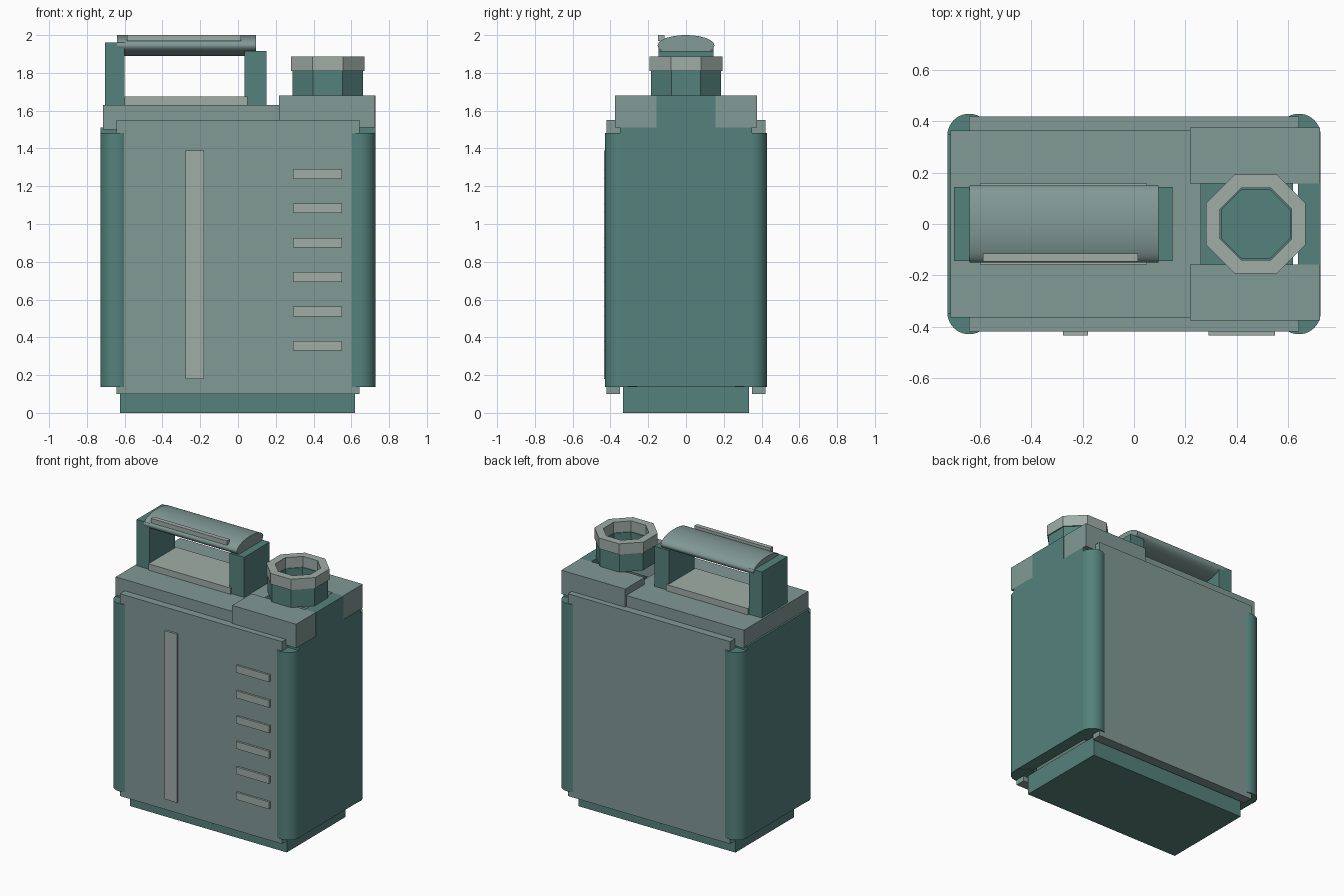
import bpy, bmesh, math
from mathutils import Matrix

if "Cube" in bpy.data.objects:
    bpy.data.objects.remove(bpy.data.objects["Cube"])


def material(name, r, g, b):
    m = bpy.data.materials.new(name)
    m.diffuse_color = (r, g, b, 1)
    m.use_nodes = True
    m.node_tree.nodes["Principled BSDF"].inputs["Base Color"].default_value = m.diffuse_color
    return m


DARK = material("dark_green", 0.089, 0.223, 0.202)
MID = material("mid_green", 0.22, 0.32, 0.30)
LIGHT = material("light_grey_green", 0.35, 0.42, 0.39)


def finish(name, bm, mat):
    bmesh.ops.recalc_face_normals(bm, faces=bm.faces)
    me = bpy.data.meshes.new(name)
    bm.to_mesh(me)
    bm.free()
    me.materials.append(mat)
    ob = bpy.data.objects.new(name, me)
    bpy.context.collection.objects.link(ob)
    return ob


def box(name, x, y, z, mat, open_top=False):
    """Box from (min, max) ranges."""
    bm = bmesh.new()
    bmesh.ops.create_cube(bm, size=1)
    for v in bm.verts:
        for i, (lo, hi) in enumerate((x, y, z)):
            v.co[i] = lo if v.co[i] < 0 else hi
    ob = finish(name, bm, mat)
    if open_top:
        bm = bmesh.new()
        bm.from_mesh(ob.data)
        bmesh.ops.delete(bm, geom=[f for f in bm.faces if f.normal.z > 0.9], context='FACES')
        bm.to_mesh(ob.data)
        bm.free()
    return ob


def cylinder(name, matrix, mat, sides=40):
    bm = bmesh.new()
    bmesh.ops.create_cone(bm, cap_ends=True, segments=sides, radius1=1, radius2=1, depth=1, matrix=matrix)
    ob = finish(name, bm, mat)
    bpy.ops.object.select_all(action='DESELECT')
    ob.select_set(True)
    bpy.context.view_layer.objects.active = ob
    bpy.ops.object.shade_smooth_by_angle()
    return ob


def octagon_tube(name, cx, outer, inner, z, mat):
    """Eight-sided tube, outer and inner measured to the flats."""
    bm = bmesh.new()
    rings = []
    for apothem, h in ((outer, z[0]), (outer, z[1]), (inner, z[1]), (inner, z[0])):
        r = apothem / math.cos(math.pi / 8)
        rings.append([bm.verts.new((cx + r * math.cos((k + .5) * math.pi / 4),
                                    r * math.sin((k + .5) * math.pi / 4), h)) for k in range(8)])
    for i in range(4):
        a, b = rings[i], rings[(i + 1) % 4]
        for k in range(8):
            n = (k + 1) % 8
            bm.faces.new((a[k], a[n], b[n], b[k]))
    return finish(name, bm, mat)


# Hollow body: open foot tray, front and back panels, side panels
box("foot", (-.625, .62), (-.333, .333), (0, .14), DARK, open_top=True)
for s, side in ((-1, "front"), (1, "back")):
    ys = sorted((s * .35, s * .42))
    box(side + "_panel", (-.643, .643), ys, (.10, 1.55), MID)
for s, side in ((-1, "left"), (1, "right")):
    xs = sorted((s * .64, s * .728))
    box(side + "_panel", xs, (-.35, .35), (.14, 1.51), DARK)

# Rounded corner posts
for sx in (-1, 1):
    for sy in (-1, 1):
        cylinder("corner_post", Matrix.Translation((sx * .643, sy * .345, .81))
                 @ Matrix.Diagonal((.085, .085, 1.345, 1)), DARK)

# Top plate and raised spout shoulders either side of the open slot
box("top_plate", (-.715, .262), (-.365, .365), (1.50, 1.63), MID)
for s, side in ((-1, "front"), (1, "back")):
    box(side + "_spout_shoulder", (.218, .725), sorted((s * .157, s * .377)), (1.51, 1.68), MID)
box("spout_end_wall", (.64, .728), (-.157, .157), (1.51, 1.68), DARK)

# Spout
octagon_tube("spout_neck", .475, .186, .134, (1.68, 1.81), DARK)
octagon_tube("spout_rim", .475, .194, .140, (1.81, 1.887), LIGHT)

# Handle
box("left_handle_post", (-.703, -.60), (-.145, .145), (1.63, 1.96), DARK)
box("right_handle_post", (.035, .15), (-.145, .145), (1.63, 1.917), DARK)
cylinder("handle_grip", Matrix.Translation((-.273, 0, 1.945)) @ Matrix.Diagonal((1, .15, .055, 1))
         @ Matrix.Rotation(math.pi / 2, 4, 'Y') @ Matrix.Diagonal((1, 1, .737, 1)), MID, 48)
box("grip_strip", (-.588, .015), (-.147, -.115), (1.968, 2.0), LIGHT)
box("handle_pad", (-.60, .05), (-.157, .157), (1.63, 1.675), LIGHT)

# Front sight strip and level marks
box("sight_strip", (-.277, -.18), (-.434, -.42), (.18, 1.388), LIGHT)
for i in range(6):
    z = .355 + i * .182
    box("level_mark", (.29, .55), (-.434, -.42), (z - .026, z + .026), LIGHT)
